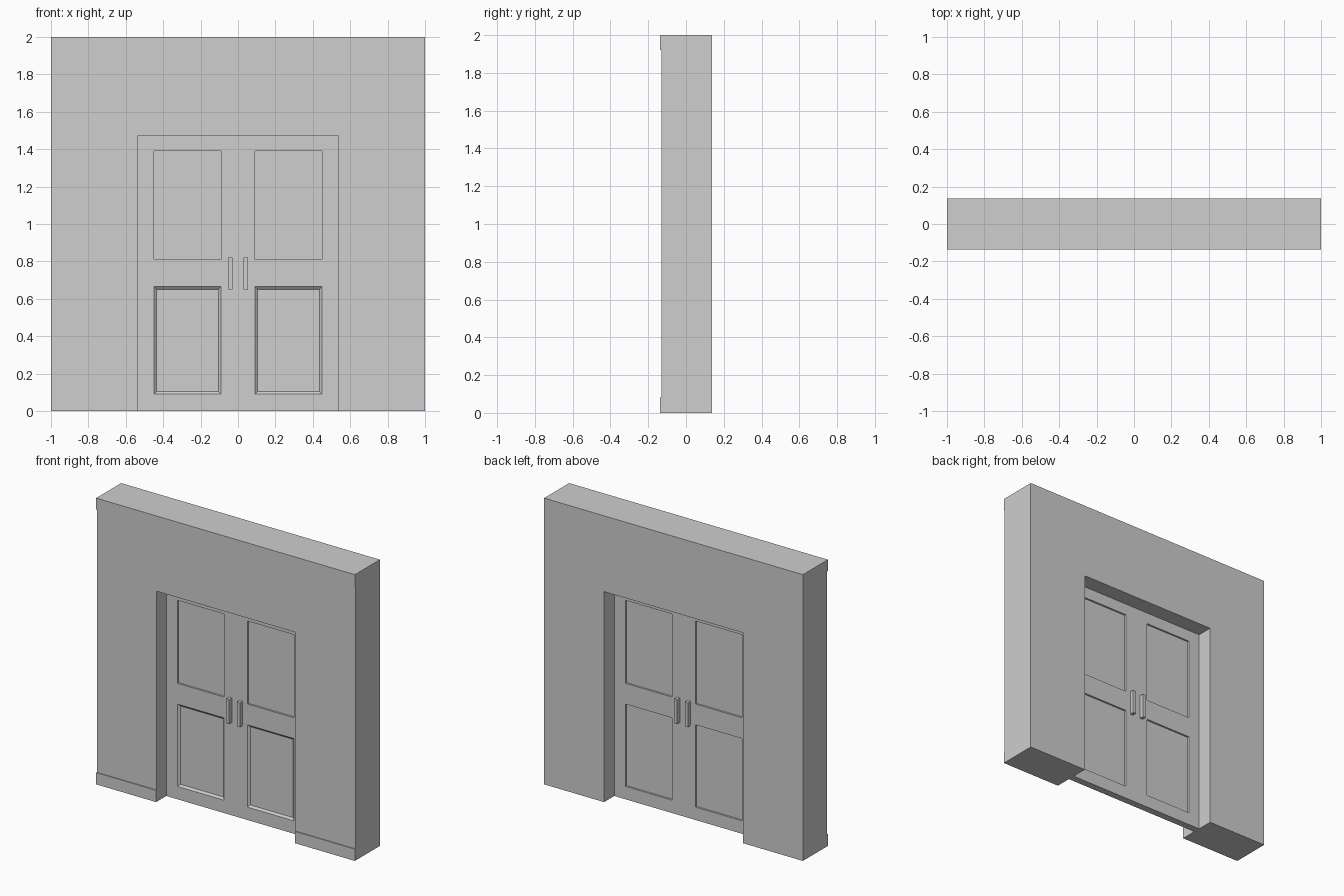
import bpy, bmesh
from mathutils import Vector

if "Cube" in bpy.data.objects:
    bpy.data.objects.remove(bpy.data.objects["Cube"])

grey = bpy.data.materials.new("plain grey")
grey.diffuse_color = (0.62, 0.62, 0.62, 1)
grey.use_nodes = True
grey.node_tree.nodes["Principled BSDF"].inputs["Base Color"].default_value = grey.diffuse_color

FRONT, BACK = -0.1375, 0.1375      # overall depth
TRIM = 0.007                       # trim thickness on the front
OPEN_X, OPEN_Z = 0.537, 1.47       # doorway
DOOR_Y = 0.025                     # half thickness of the door


def finish(name, bm):
    bmesh.ops.recalc_face_normals(bm, faces=bm.faces)
    mesh = bpy.data.meshes.new(name)
    bm.to_mesh(mesh)
    bm.free()
    mesh.materials.append(grey)
    obj = bpy.data.objects.new(name, mesh)
    bpy.context.collection.objects.link(obj)
    return obj


def box(name, x, y, z):
    bm = bmesh.new()
    bmesh.ops.create_cube(bm, size=1)
    lo = Vector((x[0], y[0], z[0]))
    hi = Vector((x[1], y[1], z[1]))
    for v in bm.verts:
        v.co = Vector([lo[i] + (v.co[i] + 0.5) * (hi[i] - lo[i]) for i in range(3)])
    return finish(name, bm)


# wall: U-shaped outline pushed through its depth
bm = bmesh.new()
outline = [(-1, 0), (-OPEN_X, 0), (-OPEN_X, OPEN_Z), (OPEN_X, OPEN_Z),
           (OPEN_X, 0), (1, 0), (1, 2), (-1, 2)]
face = bm.faces.new([bm.verts.new((x, FRONT + TRIM, z)) for x, z in outline])
ext = bmesh.ops.extrude_face_region(bm, geom=[face])["geom"]
bmesh.ops.translate(bm, vec=(0, BACK - FRONT - TRIM, 0),
                    verts=[g for g in ext if isinstance(g, bmesh.types.BMVert)])
if not any(f.normal.y < -0.9 for f in bm.faces) and face.is_valid:
    face.normal_update()
finish("wall", bm)

# front trim: skirting either side of the doorway, cornice along the top
trim_y = (FRONT, FRONT + TRIM)
box("skirting_left", (-1, -OPEN_X), trim_y, (0, 0.082))
box("skirting_right", (OPEN_X, 1), trim_y, (0, 0.082))
box("cornice", (-1, 1), trim_y, (1.92, 2))

# double door: slab divided into cells, panel cells sunk on both sides
xs = [-OPEN_X, -0.45, -0.09, 0.09, 0.45, OPEN_X]
zs = [0, 0.09, 0.665, 0.81, 1.39, OPEN_Z]
bm = bmesh.new()
straight, sloped = [], []
for y in (-DOOR_Y, DOOR_Y):
    grid = [[bm.verts.new((x, y, z)) for x in xs] for z in zs]
    for r in range(5):
        for c in range(5):
            loop = [grid[r][c], grid[r][c + 1], grid[r + 1][c + 1], grid[r + 1][c]]
            f = bm.faces.new(loop if y < 0 else loop[::-1])
            if r in (1, 3) and c in (1, 3):
                (sloped if y < 0 and r == 1 else straight).append(f)
bmesh.ops.bridge_loops(bm, edges=[e for e in bm.edges if e.is_boundary])
bm.normal_update()
for faces, width in ((straight, 0.0005), (sloped, 0.014)):
    bmesh.ops.inset_individual(bm, faces=faces, thickness=width,
                               depth=-0.012, use_even_offset=True)
finish("door", bm)

# pull handles on both sides of both leaves
for side, sx in (("left", -1), ("right", 1)):
    x = sorted((sx * 0.03, sx * 0.053))
    for place, sy in (("front", -1), ("back", 1)):
        y = sorted((sy * DOOR_Y, sy * (DOOR_Y + 0.03)))
        box(f"handle_{side}_{place}", x, y, (0.65, 0.82))
